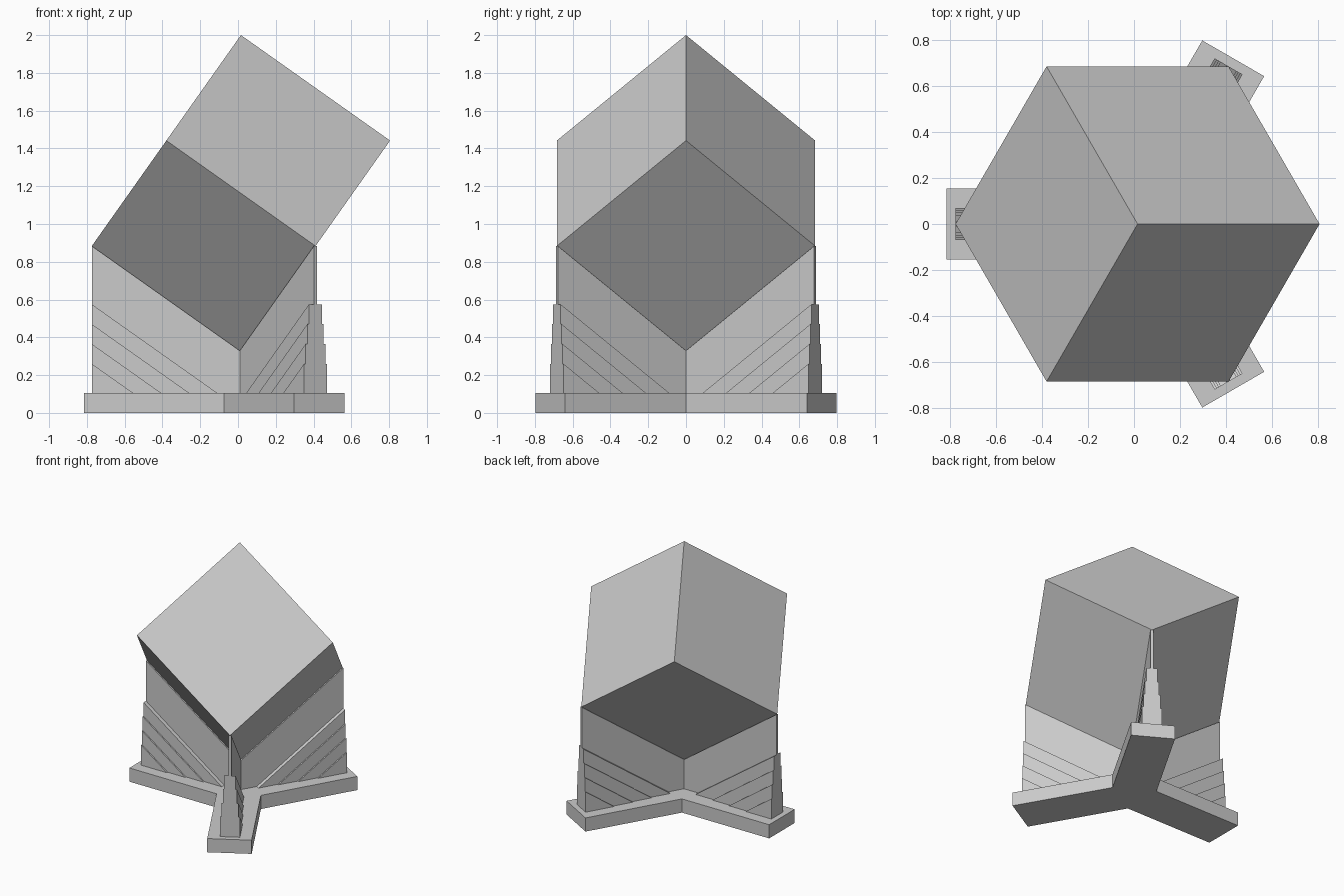
import bpy
import bmesh
from math import cos, sin, radians, sqrt
from mathutils import Vector, Matrix

old = bpy.data.objects.get("Cube")
if old:
    bpy.data.objects.remove(old, do_unlink=True)

# Single stone colour
stone = bpy.data.materials.new("stone_grey")
stone.use_nodes = True
GREY = (0.6, 0.6, 0.6, 1)
stone.diffuse_color = GREY
stone.node_tree.nodes["Principled BSDF"].inputs["Base Color"].default_value = GREY

CENTRE = Vector((0.0155, 0, 0))
ARMS = {"right": 180, "front_left": -60, "back_left": 60}
BASE_TOP = 0.105
TIP, TOP = 0.325, 2.0                 # lowest and highest cube corners
EDGE = (TOP - TIP) / sqrt(3)
REACH = EDGE * sqrt(2 / 3)            # corner distance from the axis
RISE = (TOP - TIP) / 3                # height gained along a lower edge


def add_object(name, bm):
    bmesh.ops.recalc_face_normals(bm, faces=bm.faces)
    mesh = bpy.data.meshes.new(name)
    bm.to_mesh(mesh)
    bm.free()
    mesh.materials.append(stone)
    obj = bpy.data.objects.new(name, mesh)
    bpy.context.collection.objects.link(obj)
    return obj


def add_prism(name, outline, depth, matrix):
    """Extrude a closed outline by a depth vector, then place it."""
    bm = bmesh.new()
    face = bm.faces.new([bm.verts.new(p) for p in outline])
    new = bmesh.ops.extrude_face_region(bm, geom=[face])["geom"]
    bmesh.ops.translate(bm, vec=depth,
                        verts=[v for v in new if isinstance(v, bmesh.types.BMVert)])
    bm.transform(matrix)
    return add_object(name, bm)


# Cube balanced on one corner
bm = bmesh.new()
bmesh.ops.create_cube(bm, size=EDGE)
axes = []
for angle in ARMS.values():
    a = radians(angle)
    axes.append(Vector((REACH * cos(a), REACH * sin(a), RISE)).normalized())
tilt = Matrix(axes).transposed().to_4x4()
bm.transform(Matrix.Translation(CENTRE + Vector((0, 0, (TIP + TOP) / 2))) @ tilt)
add_object("tilted_cube", bm)

# Three-armed base slab
HALF, LENGTH = 0.155, 0.83
outline = []
for angle in (-60, 60, 180):
    turn = Matrix.Rotation(radians(angle), 3, 'Z')
    for p in ((LENGTH, -HALF, 0), (LENGTH, HALF, 0), (HALF / sqrt(3), HALF, 0)):
        outline.append(turn @ Vector(p))
add_prism("base_slab", outline, Vector((0, 0, BASE_TOP)), Matrix.Translation(CENTRE))

# Supports: a thin fin under each lower edge, thickened in sloping steps
SLOPE = RISE / REACH
for side, angle in ARMS.items():
    place = Matrix.Translation(CENTRE) @ Matrix.Rotation(radians(angle), 4, 'Z')
    thin = 0.02
    fin = [(0, BASE_TOP), (REACH, BASE_TOP), (REACH, TIP + RISE), (0, TIP)]
    add_prism(side + "_support_fin", [(x, -thin / 2, z) for x, z in fin],
              Vector((0, thin, 0)), place)
    for i in range(4):
        thick = 0.08 + 0.02 * i
        top = 0.575 - 0.105 * i
        inner = REACH - (top - BASE_TOP) / SLOPE
        step = [(inner, BASE_TOP), (REACH, BASE_TOP), (REACH, top)]
        add_prism(f"{side}_support_step_{i + 1}",
                  [(x, -thick / 2, z) for x, z in step],
                  Vector((0, thick, 0)), place)
